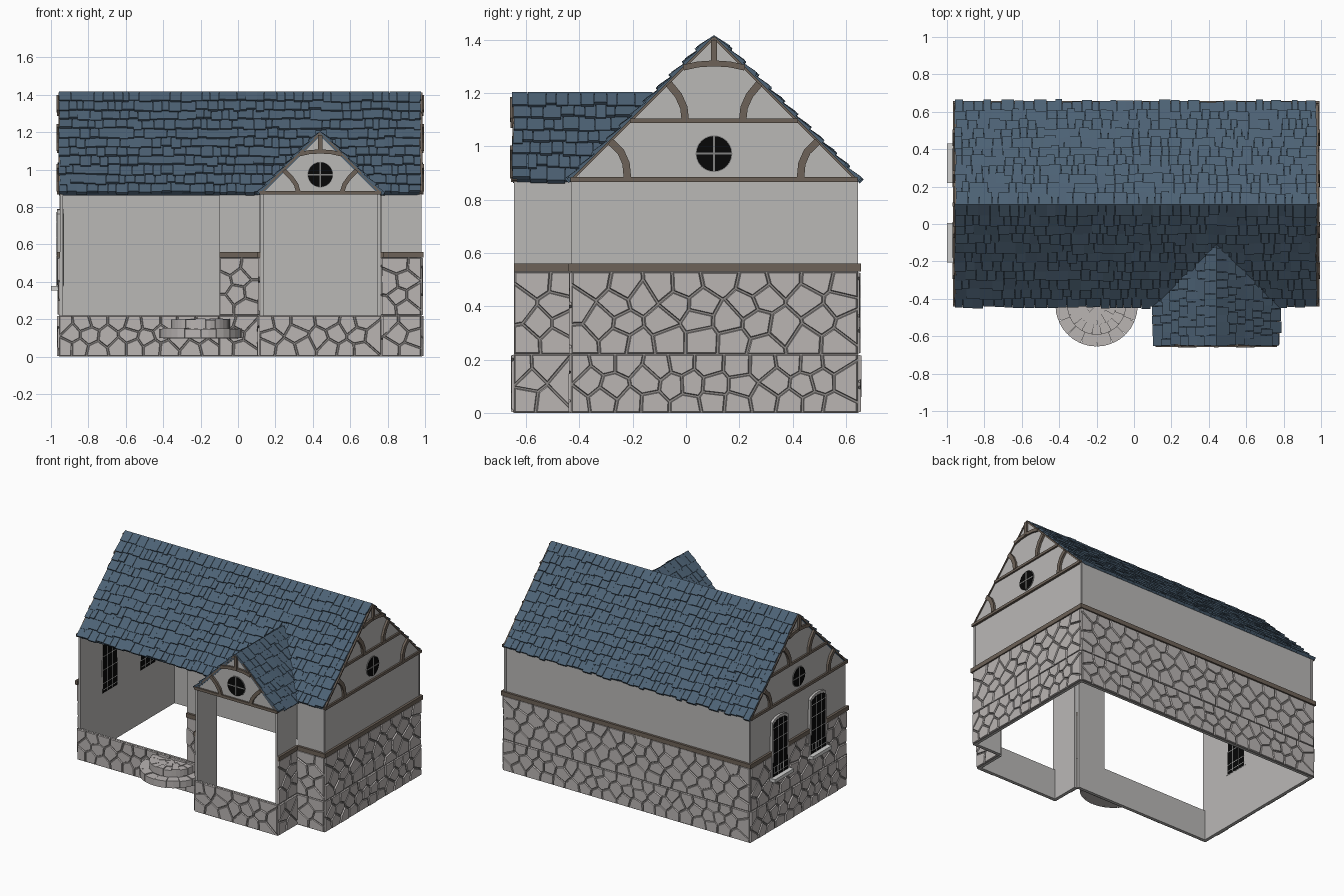
import bpy, bmesh, math, random
from mathutils import Vector, Matrix

if "Cube" in bpy.data.objects:
    bpy.data.objects.remove(bpy.data.objects["Cube"])

random.seed(4)

def mat(name, r, g, b):
    m = bpy.data.materials.new(name)
    m.diffuse_color = (r, g, b, 1)
    m.use_nodes = True
    m.node_tree.nodes["Principled BSDF"].inputs["Base Color"].default_value = m.diffuse_color
    return m

PLASTER = mat("plaster", .49, .48, .47)
STONE = mat("stone", .49, .46, .45)
MORTAR = mat("mortar", .27, .255, .245)
WOOD = mat("timber", .155, .123, .098)
SLATE = mat("blue slate", .074, .122, .178)
GLASS = mat("dark glass", .002, .002, .002)
FRAME = mat("window frame", .22, .22, .215)
SILL = mat("pale sill", .64, .64, .63)

parts = {}

def part(name, m):
    if name not in parts:
        parts[name] = (bmesh.new(), m)
    return parts[name][0]

def frame(origin, w, v=(0, 0, 1), u=None):
    v, w = Vector(v).normalized(), Vector(w).normalized()
    u = Vector(u) if u else v.cross(w)
    M = Matrix((u, v, w)).transposed().to_4x4()
    M.translation = origin
    return M

def prism(bm, poly, M, w0, w1, top=None):
    """Extrude a 2D outline along w; the top may have its own outline and heights."""
    n = len(poly)
    hs = w1 if isinstance(w1, list) else [w1] * n
    a = [bm.verts.new(M @ Vector((p[0], p[1], w0))) for p in poly]
    b = [bm.verts.new(M @ Vector((p[0], p[1], h))) for p, h in zip(top or poly, hs)]
    fs = [bm.faces.new(a[::-1]), bm.faces.new(b)]
    fs += [bm.faces.new((a[i], a[(i + 1) % n], b[(i + 1) % n], b[i])) for i in range(n)]
    bmesh.ops.recalc_face_normals(bm, faces=fs)

def rect(u0, u1, v0, v1):
    return [(u0, v0), (u1, v0), (u1, v1), (u0, v1)]

def ribbon(pts, width):
    L, R = [], []
    for i, p in enumerate(pts):
        a, b = Vector(pts[max(i - 1, 0)]), Vector(pts[min(i + 1, len(pts) - 1)])
        d = (b - a).normalized()
        n = Vector((-d.y, d.x)) * width / 2
        L.append(tuple(Vector(p) + n))
        R.append(tuple(Vector(p) - n))
    return L + R[::-1]

def circle(cu, cv, r, n=24):
    return [(cu + r * math.cos(i * math.tau / n), cv + r * math.sin(i * math.tau / n)) for i in range(n)]

# ---- irregular stone facing: Voronoi cells with gaps and sloped edges
def clip(poly, p, n):
    out = []
    for i, a in enumerate(poly):
        b = poly[(i + 1) % len(poly)]
        da, db = (a - p).dot(n), (b - p).dot(n)
        if da <= 0:
            out.append(a)
        if da * db < 0:
            out.append(a + (b - a) * (da / (da - db)))
    return out

def stones(bm, M, L, z0, z1, cw, ch, w):
    nu, nv = max(1, round(L / cw)), max(1, round((z1 - z0) / ch))
    du, dv = L / nu, (z1 - z0) / nv
    seeds = [Vector(((i + .25 + .5 * (j % 2) + random.uniform(-.24, .24)) * du,
                     z0 + (j + .5 + random.uniform(-.25, .25)) * dv))
             for i in range(nu) for j in range(nv)]
    for s in seeds:
        cell = [Vector(p) for p in rect(.001, L - .001, z0 + .002, z1 - .002)]
        for t in seeds:
            if t is not s and len(cell) > 2:
                d = (t - s).normalized()
                cell = clip(cell, (s + t) / 2 - d * .003, d)
        if len(cell) > 2:
            c = sum(cell, Vector((0, 0))) / len(cell)
            prism(bm, cell, M, w - .002, w + random.uniform(.005, .010), [c + (p - c) * .92 for p in cell])

# ---- walls: plaster shell, stone facing, timber rail
def wall(name, origin, w, L, full=True):
    M = frame(origin, w)
    prism(part(name + "_plaster", PLASTER), rect(0, L, 0, .875 if full else .215), M, -.02, -.004)
    prism(part(name + "_mortar", MORTAR), rect(0, L, 0, .219), M, -.004, .003)
    stones(part(name + "_base_stones", STONE), M, L, 0, .22, .10, .073, .003)
    if full:
        e = .012 if L > 1 else 0
        prism(part(name + "_mortar", MORTAR), rect(0, L, .22, .53), M, -.004, 0)
        stones(part(name + "_upper_stones", STONE), M, L, .22, .53, .115, .085, 0)
        prism(part(name + "_rail", WOOD), rect(-e, L + e, .53, .56), M, -.004, .012)
    return M

X0, X1, Y0, Y1 = -.955, .98, -.43, .645
WX0, WX1, WY = .115, .765, -.645
ML = wall("left_wall", (X0, Y1, 0), (-1, 0, 0), Y1 - Y0)
wall("right_wall", (X1, Y0, 0), (1, 0, 0), Y1 - Y0)
wall("back_wall", (X1, Y1, 0), (0, 1, 0), X1 - X0)
wall("front_right_wall", (WX1, Y0, 0), (0, -1, 0), X1 - WX1)
wall("front_middle_wall", (-.1, Y0, 0), (0, -1, 0), WX0 + .1)
wall("front_open_wall", (X0, Y0, 0), (0, -1, 0), -.1 - X0, False)
wall("wing_right_wall", (WX1, WY, 0), (1, 0, 0), Y0 - WY)
wall("wing_left_wall", (WX0, Y0, 0), (-1, 0, 0), Y0 - WY)
wall("wing_open_wall", (WX0, WY, 0), (0, -1, 0), WX1 - WX0, False)

# ---- arched windows in the left wall
def arch(c, half, v0, v1):
    k = [(c + half * math.cos(a * math.pi / 8), v1 - half * .45 + half * .45 * math.sin(a * math.pi / 8)) for a in range(9)]
    return [(c - half, v0), (c + half, v0)] + k[1:-1]

for y in (.325, -.1):
    c = Y1 - y
    prism(part("window_surrounds", PLASTER), arch(c, .095, .375, .79), ML, -.0215, .013)
    prism(part("window_glass", GLASS), arch(c, .082, .378, .772), ML, -.023, .0142)
    bars = part("window_bars", SILL)
    for u in (-.028, .028):
        prism(bars, rect(c + u - .002, c + u + .002, .38, .765), ML, -.0238, .015)
    for v in (.40, .445, .54, .635, .72):
        prism(bars, rect(c - .08, c + .08, v - .002, v + .002), ML, -.0238, .015)
    for i in range(5):
        u = c - .066 + i * .033
        prism(bars, rect(u - .0015, u + .0015, .40, .445), ML, .013, .015)
    prism(part("window_sills", SILL), rect(c - .105, c + .105, .353, .377), ML, -.004, .045)

# ---- gables with timber framing and a round window
def gable(name, origin, w, half, big):
    M = frame(origin, w)
    prism(part(name + "_plaster", PLASTER), [(-half, 0), (half, 0), (0, half)], M, -.02, 0)
    t = part(name + "_timbers", WOOD)
    prism(t, rect(-half, half, -.004, .015), M, -.01, .012)
    for s in (-1, 1):
        prism(t, ribbon([(s * half, .0), (0, half)], .010), M, -.01, .006)
        if big:
            prism(t, ribbon([(s * .39, .148), (s * .35, .11), (s * .33, .065), (s * .325, .012)], .028), M, 0, .015)
            prism(t, ribbon([(s * .17, .365), (s * .133, .32), (s * .113, .275), (s * .108, .23)], .028), M, 0, .015)
        else:
            prism(t, ribbon([(s * .195, .125), (s * .155, .085), (s * .13, .05), (s * .118, .012)], .024), M, 0, .015)
    if big:
        prism(t, rect(-.315, .315, .217, .234), M, 0, .012)
    cv = .425 if big else .21
    prism(t, ribbon([(-.115, cv), (-.06, cv + .012), (0, cv + .016), (.06, cv + .012), (.115, cv)], .022), M, 0, .013)
    prism(t, ribbon([(0, cv + .01), (0, half - .01)], .022), M, 0, .015)
    prism(part(name + "_window_ring", FRAME), circle(0, .102, .069), M, 0, .005)
    prism(part(name + "_window_glass", GLASS), circle(0, .102, .066), M, 0, .007)
    b = part(name + "_window_cross", FRAME)
    prism(b, rect(-.066, .066, .098, .106), M, .004, .0085)
    prism(b, rect(-.004, .004, .036, .168), M, .004, .009)

EZ, H, HW, RY, RX = .871, .538, .325, .105, .44
gable("right_gable", (.98, RY, EZ), (1, 0, 0), H, True)
gable("left_gable", (-.955, RY, EZ), (-1, 0, 0), H, True)
gable("front_gable", (RX, WY, EZ), (0, -1, 0), HW, False)

# ---- slate roofs: deck plus overlapping tilted tiles
R2 = math.sqrt(.5)

def slates(name, M, slope, rows, span, skip=None):
    bm = part(name, SLATE)
    step = slope / rows
    for r in range(rows):
        v = r * step
        u, end = random.uniform(-.006, .003), span(v * R2)
        while u < end:
            e = u + random.uniform(.032, .07)
            if end - e < .025:
                e = end + random.uniform(-.003, .005)
            lo, hi = v - .004 + random.uniform(-.010, .010), min(v + step * 1.3, slope + .006)
            h = random.uniform(.014, .022)
            if not (skip and skip((u + e) / 2, v * R2)):
                prism(bm, rect(u + .001, e - .001, lo, hi), M, -.001, [h, h, .006, .006])
            u = e

def deck(name, M, poly):
    prism(part(name, SLATE), poly, M, -.012, .001)

S, LX = H / R2, .975 + .955
MF = frame((-.955, RY - H, EZ), (0, -1, 1), (0, 1, 1), (1, 0, 0))
MB = frame((-.955, RY + H, EZ), (0, 1, 1), (0, -1, 1), (1, 0, 0))
a, m, b = WX0 + .955, RX + .955, WX1 + .955
deck("front_roof_deck", MF, [(0, 0), (a, 0), (m, HW / R2), (b, 0), (LX, 0), (LX, S), (0, S)])
deck("back_roof_deck", MB, rect(0, LX, 0, S))
slates("front_roof_slates", MF, S, 11, lambda z: LX, lambda u, z: abs(u - m) < HW - z - .02)
slates("back_roof_slates", MB, S, 11, lambda z: LX)
SW, D = HW / R2, Y0 - WY
for side, s in (("left", -1), ("right", 1)):
    MW = frame((RX + s * HW, WY - .004, EZ), (s, 0, 1), (-s, 0, 1), (0, 1, 0))
    deck("wing_%s_deck" % side, MW, [(0, 0), (D, 0), (D + HW, SW), (0, SW)])
    slates("wing_%s_slates" % side, MW, SW, 7, lambda z: D + z + .025)

# ---- rounded front steps made of fan-shaped pavers
MS = frame((-.2, Y0 - .005, 0), (0, 0, 1), (0, 1, 0), (1, 0, 0))

def fan(r0, r1, n, z0, z1):
    for i in range(n):
        t0, t1 = [math.pi * (1 + (i + k) / n) for k in (.02, .98)]
        tm = (t0 + t1) / 2
        out = [(r1 * math.cos(t), r1 * math.sin(t)) for t in (t0, tm, t1)]
        inn = [(r0 * math.cos(t), r0 * math.sin(t)) for t in (t1, t0)]
        prism(part("front_step_pavers", STONE), out + inn, MS, z0, z1 + random.uniform(-.004, .004))

def half_disc(r):
    return [(r * math.cos(math.pi * (1 + i / 10)), r * math.sin(math.pi * (1 + i / 10))) for i in range(11)]

prism(part("front_step_core", STONE), half_disc(.20), MS, .098, .142)
prism(part("front_step_core_upper", STONE), half_disc(.15), MS, .142, .192)
fan(.158, .22, 8, .10, .15)
fan(.105, .157, 9, .15, .2)
fan(.055, .104, 6, .15, .2)
fan(.006, .054, 4, .15, .2)

# ---- turn every part into an object
for name, (bm, m) in parts.items():
    me = bpy.data.meshes.new(name)
    bm.to_mesh(me)
    bm.free()
    me.materials.append(m)
    bpy.context.scene.collection.objects.link(bpy.data.objects.new(name, me))
